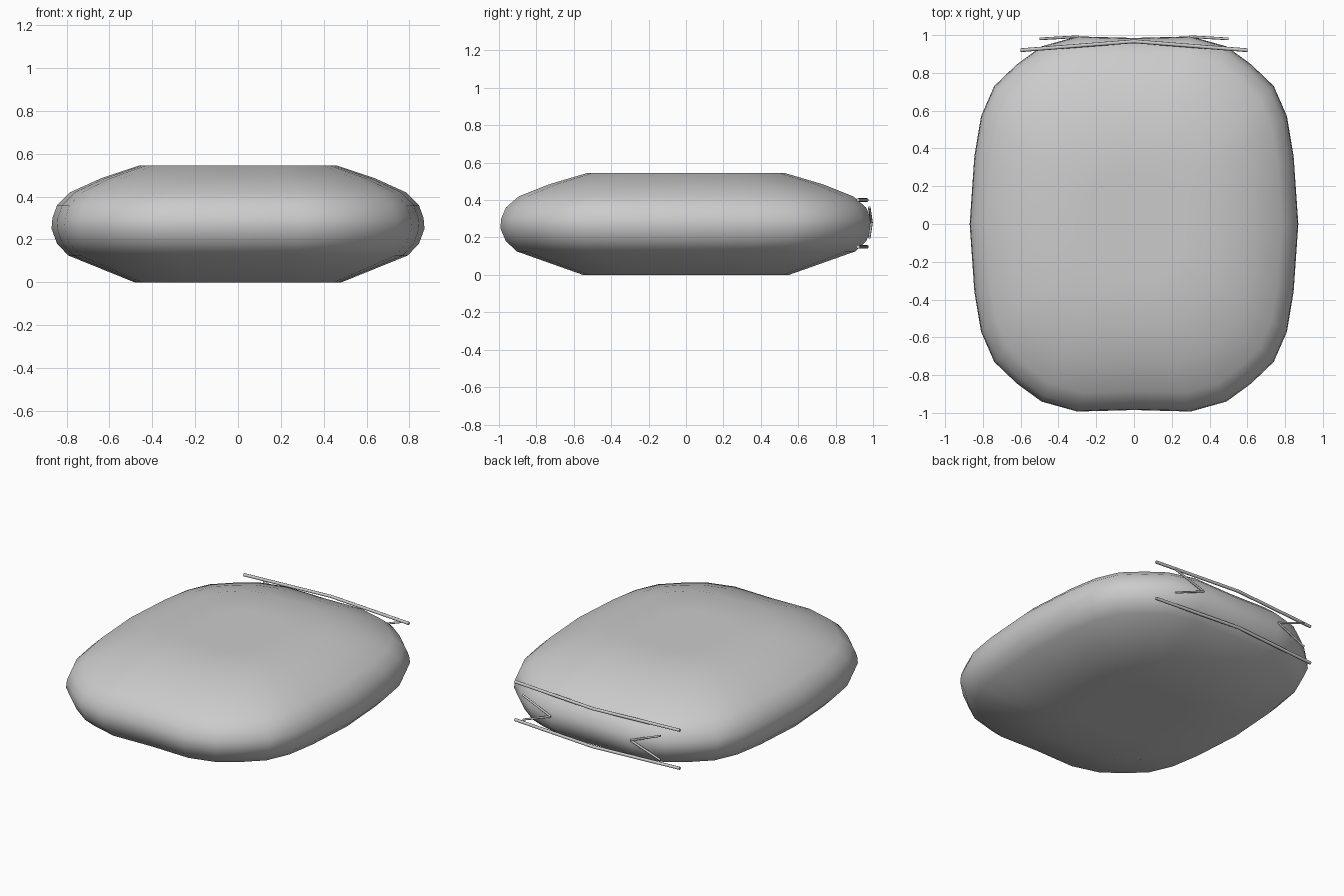
import bpy, bmesh, math
from mathutils import Vector

if "Cube" in bpy.data.objects:
    bpy.data.objects.remove(bpy.data.objects["Cube"])

# Plan outline, one quarter, mirrored into a closed loop
quarter = [(0.87, 0), (0.845, 0.36), (0.81, 0.57), (0.74, 0.73),
           (0.62, 0.845), (0.49, 0.94), (0.30, 0.993), (0, 0.985)]
half = quarter + [(-x, y) for x, y in reversed(quarter[:-1])]
outline = half + [(x, -y) for x, y in reversed(half[1:-1])]

# Side profile: (scale of outline, height)
profile = [(0.30, 0.0), (0.555, 0.0), (0.91, 0.125), (0.97, 0.18), (1.0, 0.25),
           (0.995, 0.30), (0.97, 0.36), (0.90, 0.42), (0.735, 0.485),
           (0.53, 0.545), (0.28, 0.545)]


def finish(name, bm):
    bmesh.ops.recalc_face_normals(bm, faces=bm.faces)
    for f in bm.faces:
        f.smooth = True
    mesh = bpy.data.meshes.new(name)
    bm.to_mesh(mesh)
    bm.free()
    obj = bpy.data.objects.new(name, mesh)
    bpy.context.collection.objects.link(obj)
    return obj


def loft(bm, rings):
    loops = [[bm.verts.new(p) for p in ring] for ring in rings]
    n = len(loops[0])
    for a, b in zip(loops, loops[1:]):
        for i in range(n):
            j = (i + 1) % n
            bm.faces.new((a[i], a[j], b[j], b[i]))
    bm.faces.new(loops[0])
    bm.faces.new(loops[-1])


def rod(name, points, radius, sides=8):
    # Tube with rings perpendicular to x, following a bent path
    bm = bmesh.new()
    rings = []
    for p in points:
        rings.append([Vector(p) + Vector((0, radius * math.cos(t), radius * math.sin(t)))
                      for t in (2 * math.pi * k / sides for k in range(sides))])
    loft(bm, rings)
    obj = finish(name, bm)
    bpy.ops.object.select_all(action='DESELECT')
    obj.select_set(True)
    bpy.context.view_layer.objects.active = obj
    bpy.ops.object.shade_smooth_by_angle(angle=math.radians(50))
    return obj


# Cushion body
bm = bmesh.new()
loft(bm, [[(x * s, y * s, z) for x, y in outline] for s, z in profile])
finish("cushion", bm)

# Two long bent seams across the back
for label, z in (("upper", 0.40), ("lower", 0.15)):
    rod(label + "_back_seam",
        [(-0.6, 0.92, z), (0, 0.967, z), (0.6, 0.92, z)], 0.010)

# V-shaped creases on the back, opening outwards
for side, sx in (("right", 1), ("left", -1)):
    for label, dz in (("upper", 0.08), ("lower", -0.08)):
        rod(f"{side}_{label}_crease",
            [(sx * 0.29, 0.992, 0.28), (sx * 0.5, 0.98, 0.28 + dz)], 0.007)
